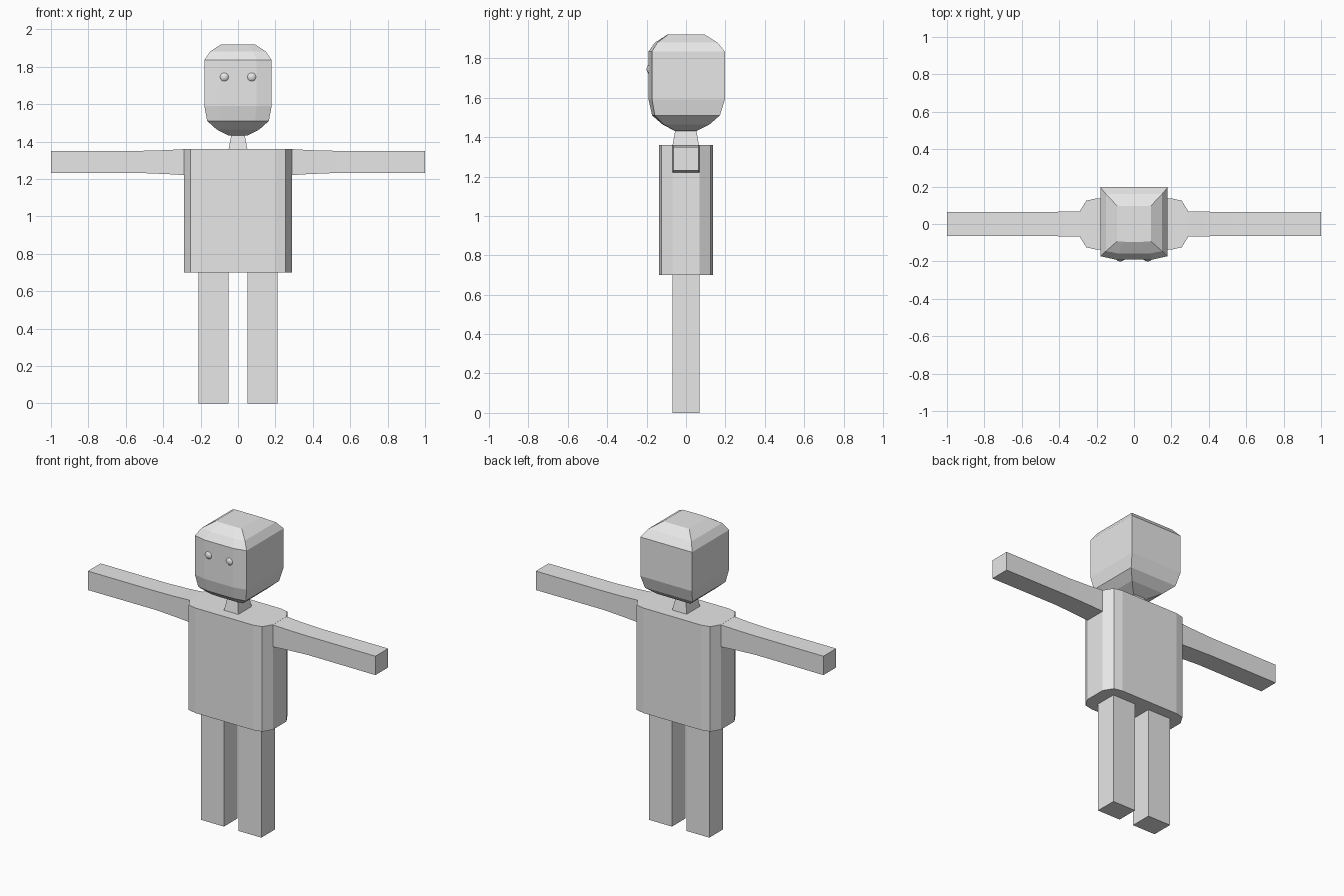
import bpy, bmesh

if "Cube" in bpy.data.objects:
    bpy.data.objects.remove(bpy.data.objects["Cube"])

grey = bpy.data.materials.new("plain grey")
grey.diffuse_color = (0.8, 0.8, 0.8, 1)
grey.use_nodes = True
grey.node_tree.nodes["Principled BSDF"].inputs["Base Color"].default_value = grey.diffuse_color


def loft(name, rings):
    """Skin a closed solid through rings that share one point count."""
    bm = bmesh.new()
    loops = [[bm.verts.new(p) for p in ring] for ring in rings]
    n = len(loops[0])
    for a, b in zip(loops, loops[1:]):
        for i in range(n):
            bm.faces.new((a[i], a[(i + 1) % n], b[(i + 1) % n], b[i]))
    bm.faces.new(loops[0])
    bm.faces.new(loops[-1])
    bmesh.ops.recalc_face_normals(bm, faces=bm.faces)
    mesh = bpy.data.meshes.new(name)
    bm.to_mesh(mesh)
    bm.free()
    obj = bpy.data.objects.new(name, mesh)
    mesh.materials.append(grey)
    bpy.context.collection.objects.link(obj)
    return obj


def rect_z(x0, x1, y0, y1, z):
    return [(x0, y0, z), (x1, y0, z), (x1, y1, z), (x0, y1, z)]


# Torso: rounded slab
quarter = [(0.29, 0.068), (0.255, 0.125), (0.20, 0.137)]
plan = (quarter + [(-x, y) for x, y in reversed(quarter)]
        + [(-x, -y) for x, y in quarter] + [(x, -y) for x, y in reversed(quarter)])
loft("torso", [[(x, y, z) for x, y in plan] for z in (0.70, 1.36)])

# Arms and legs, mirrored
arm_stations = [(0.28, 0.068, 1.22, 1.36), (0.38, 0.066, 1.226, 1.354),
                (0.53, 0.063, 1.232, 1.35), (1.0, 0.063, 1.231, 1.35)]
for side, s in (("left", 1), ("right", -1)):
    loft(side + "_arm", [[(s * x, -w, lo), (s * x, w, lo), (s * x, w, hi), (s * x, -w, hi)]
                         for x, w, lo, hi in arm_stations])
    loft(side + "_leg", [rect_z(s * 0.05, s * 0.21, -0.068, 0.068, z) for z in (0, 0.70)])

# Neck: tapered block
loft("neck", [rect_z(-0.05, 0.05, -0.068, 0.065, 1.36),
              rect_z(-0.033, 0.033, -0.052, 0.05, 1.45)])

# Head: z, half width, front corner y, front centre y, back y
head_rings = [(1.432, 0.05, -0.055, -0.058, 0.055),
              (1.465, 0.115, -0.115, -0.12, 0.12),
              (1.51, 0.165, -0.158, -0.172, 0.172),
              (1.59, 0.18, -0.172, -0.19, 0.197),
              (1.835, 0.18, -0.172, -0.19, 0.197),
              (1.88, 0.15, -0.145, -0.158, 0.16),
              (1.92, 0.09, -0.092, -0.095, 0.097)]
loft("head", [[(-w, fc, z), (-0.55 * w, fm, z), (0.55 * w, fm, z), (w, fc, z),
               (w, b, z), (-w, b, z)] for z, w, fc, fm, b in head_rings])

# Eyes
for side, s in (("left", 1), ("right", -1)):
    bpy.ops.mesh.primitive_uv_sphere_add(segments=24, ring_count=12, radius=0.031,
                                         location=(s * 0.073, -0.169, 1.745))
    eye = bpy.context.object
    eye.name = side + "_eye"
    eye.data.materials.append(grey)
    bpy.ops.object.shade_smooth_by_angle()
